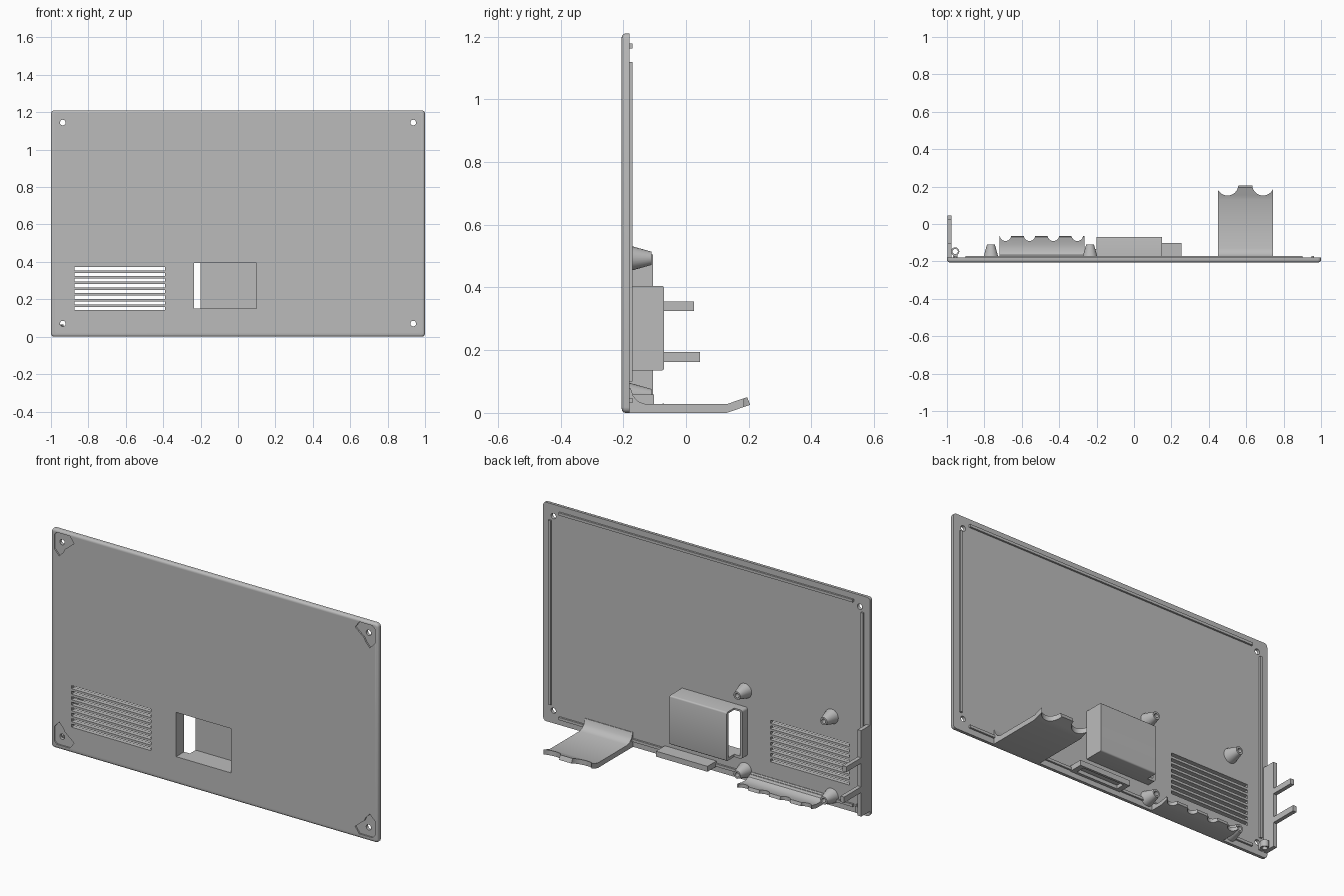
import bpy, bmesh, math
from mathutils import Matrix, Vector

if "Cube" in bpy.data.objects:
    bpy.data.objects.remove(bpy.data.objects["Cube"])

grey = bpy.data.materials.new("plain_grey")
grey.use_nodes = True
grey.diffuse_color = (0.5, 0.5, 0.5, 1)
for node in grey.node_tree.nodes:
    if node.type == 'BSDF_PRINCIPLED':
        node.inputs["Base Color"].default_value = (0.5, 0.5, 0.5, 1)


def add_box(bm, x, y, z):
    size = Vector((x[1] - x[0], y[1] - y[0], z[1] - z[0]))
    mid = Vector((sum(x), sum(y), sum(z))) / 2
    bmesh.ops.create_cube(bm, size=1, matrix=Matrix.Translation(mid) @ Matrix.Diagonal(size).to_4x4())


def add_cone(bm, centre, r1, r2, depth, axis='Z', sides=24):
    # along Y the first radius faces the front
    turn = Matrix.Rotation(-math.pi / 2, 4, 'X') if axis == 'Y' else Matrix.Identity(4)
    bmesh.ops.create_cone(bm, cap_ends=True, segments=sides, radius1=r1, radius2=r2,
                          depth=depth, matrix=Matrix.Translation(centre) @ turn)


def add_prism(bm, points, axis, lo, hi):
    def place(p, t):
        return (t, p[0], p[1]) if axis == 'X' else (p[0], t, p[1])
    face = bm.faces.new([bm.verts.new(place(p, lo)) for p in points])
    moved = bmesh.ops.extrude_face_region(bm, geom=[face])["geom"]
    step = (hi - lo, 0, 0) if axis == 'X' else (0, hi - lo, 0)
    bmesh.ops.translate(bm, vec=step, verts=[v for v in moved if isinstance(v, bmesh.types.BMVert)])


def bevel(bm, rule, width, segments=3):
    edges = [e for e in bm.edges if rule(e)]
    bmesh.ops.bevel(bm, geom=edges, offset=width, segments=segments, profile=0.5, affect='EDGES')


def finish(name, bm):
    bmesh.ops.recalc_face_normals(bm, faces=bm.faces)
    mesh = bpy.data.meshes.new(name)
    bm.to_mesh(mesh)
    bm.free()
    mesh.materials.append(grey)
    ob = bpy.data.objects.new(name, mesh)
    bpy.context.scene.collection.objects.link(ob)
    return ob


def cut(ob, bm):
    cutter = finish("cutter", bm)
    mod = ob.modifiers.new("cut", 'BOOLEAN')
    mod.operation, mod.solver, mod.object = 'DIFFERENCE', 'EXACT', cutter
    deps = bpy.context.evaluated_depsgraph_get()
    old, ob.data = ob.data, bpy.data.meshes.new_from_object(ob.evaluated_get(deps))
    ob.modifiers.clear()
    bpy.data.meshes.remove(old)
    bpy.data.objects.remove(cutter)


def box(name, x, y, z):
    bm = bmesh.new()
    add_box(bm, x, y, z)
    return finish(name, bm)


def along(e, i):
    d = (e.verts[0].co - e.verts[1].co).normalized()
    return abs(d[i]) > 0.99


FRONT, BACK, TOP = -0.205, -0.18, 1.21

# Panel with rounded corners and front rim
bm = bmesh.new()
add_box(bm, (-1, 1), (FRONT, BACK), (0, TOP))
bevel(bm, lambda e: along(e, 1), 0.018)
bevel(bm, lambda e: all(v.co.y < FRONT + 0.001 for v in e.verts), 0.012)
panel = finish("panel", bm)


def cavity():
    bm = bmesh.new()
    add_box(bm, (-0.235, 0.10), (-0.3, -0.085), (0.15, 0.395))
    return bm


# Window, vent slots and corner pockets
cutters = cavity()
for i in range(8):
    z = 0.142 + i * 0.0304
    add_box(cutters, (-0.875, -0.39), (-0.3, -0.1), (z, z + 0.017))
pocket = [(0.885, 0.015), (0.965, 0.015), (0.98, 0.03), (0.98, 0.11), (0.95, 0.142),
          (0.925, 0.115), (0.915, 0.095), (0.89, 0.075), (0.86, 0.05)]
holes = bmesh.new()
for sx in (-1, 1):
    for up in (False, True):
        pts = [(sx * x, TOP - d if up else d + 0.008) for x, d in pocket]
        add_prism(cutters, pts, 'Y', -0.25, FRONT + 0.008)
        add_cone(holes, (sx * 0.937, -0.19, TOP - 0.065 if up else 0.07), 0.015, 0.015, 0.2, 'Y')
cut(panel, cutters)
cut(panel, holes)

# Locating ribs on the back
rib_y = (BACK - 0.005, -0.17)
box("top_rib", (-0.9, 0.9), rib_y, (1.163, 1.178))
box("bottom_rib", (-0.9, 0.9), rib_y, (0.032, 0.047))
box("left_rib", (0.948, 0.962), rib_y, (0.1, 1.12))
box("right_rib", (-0.962, -0.948), rib_y, (0.1, 1.12))

# Socket housing and its shallow side frame, open towards the right
for name, x, depth in (("socket_housing", (-0.2, 0.15), -0.07), ("socket_frame", (-0.25, -0.19), -0.135)):
    bm = bmesh.new()
    add_box(bm, x, (BACK - 0.005, depth), (0.135, 0.405))
    if name == "socket_housing":
        bevel(bm, lambda e: along(e, 0) and e.verts[0].co.y > -0.1, 0.008)
    else:
        bevel(bm, lambda e: along(e, 1) and e.verts[0].co.x < -0.24, 0.012)
    cut(finish(name, bm), cavity())

# Tapered screw posts
for side, x in (("inner", -0.235), ("outer", -0.765)):
    for level, z in (("lower", 0.055), ("upper", 0.493)):
        bm = bmesh.new()
        add_cone(bm, (x, -0.147, z), 0.042, 0.021, 0.075, 'Y')
        hole = bmesh.new()
        add_cone(hole, (x, -0.11, z), 0.012, 0.012, 0.08, 'Y', 16)
        cut(finish(f"{level}_{side}_post", bm), hole)

# Cable support flap with two scallops
bm = bmesh.new()
add_prism(bm, [(-0.185, 0), (0.13, 0), (0.205, 0.026), (0.195, 0.05), (0.13, 0.028), (-0.13, 0.028),
               (-0.152, 0.036), (-0.168, 0.053), (-0.177, 0.08), (-0.185, 0.08)], 'X', 0.45, 0.742)
scallops = bmesh.new()
for x in (0.5, 0.69):
    add_cone(scallops, (x, 0.21, 0.03), 0.058, 0.058, 0.2, sides=32)
cut(finish("support_flap", bm), scallops)

# Small scalloped shelf under the vents
bm = bmesh.new()
add_prism(bm, [(-0.185, 0), (-0.11, 0), (-0.065, 0.012), (-0.07, 0.03), (-0.11, 0.022), (-0.145, 0.022),
               (-0.165, 0.032), (-0.177, 0.055), (-0.185, 0.055)], 'X', -0.72, -0.265)
scallops = bmesh.new()
for i in range(4):
    add_cone(scallops, (-0.687 + i * 0.128, -0.06, 0.02), 0.031, 0.031, 0.2)
cut(finish("scalloped_shelf", bm), scallops)

# Latch tray, hollow underneath
tray = box("latch_tray", (-0.06, 0.255), (BACK - 0.005, -0.102), (0.028, 0.058))
pocket_bm = bmesh.new()
add_box(pocket_bm, (-0.03, 0.225), (-0.165, -0.115), (0, 0.048))
cut(tray, pocket_bm)

# Side wall with two pegs and a guide ring
wall_x = (-0.998, -0.976)
box("side_wall", wall_x, (BACK - 0.005, -0.105), (0.03, 0.505))
box("upper_peg", wall_x, (-0.11, 0.025), (0.325, 0.355))
box("lower_peg", wall_x, (-0.11, 0.045), (0.163, 0.195))
bm = bmesh.new()
add_cone(bm, (-0.956, -0.147, 0.048), 0.022, 0.022, 0.036)
bore = bmesh.new()
add_cone(bore, (-0.956, -0.147, 0.048), 0.014, 0.014, 0.1)
cut(finish("guide_ring", bm), bore)
box("guide_ring_foot", (-0.968, -0.944), (BACK - 0.005, -0.165), (0.03, 0.066))

# Smooth the rounded parts
bpy.ops.object.select_all(action='DESELECT')
for ob in bpy.context.scene.objects:
    if ob.type == 'MESH':
        ob.select_set(True)
        bpy.context.view_layer.objects.active = ob
bpy.ops.object.shade_smooth_by_angle(angle=math.radians(35))
